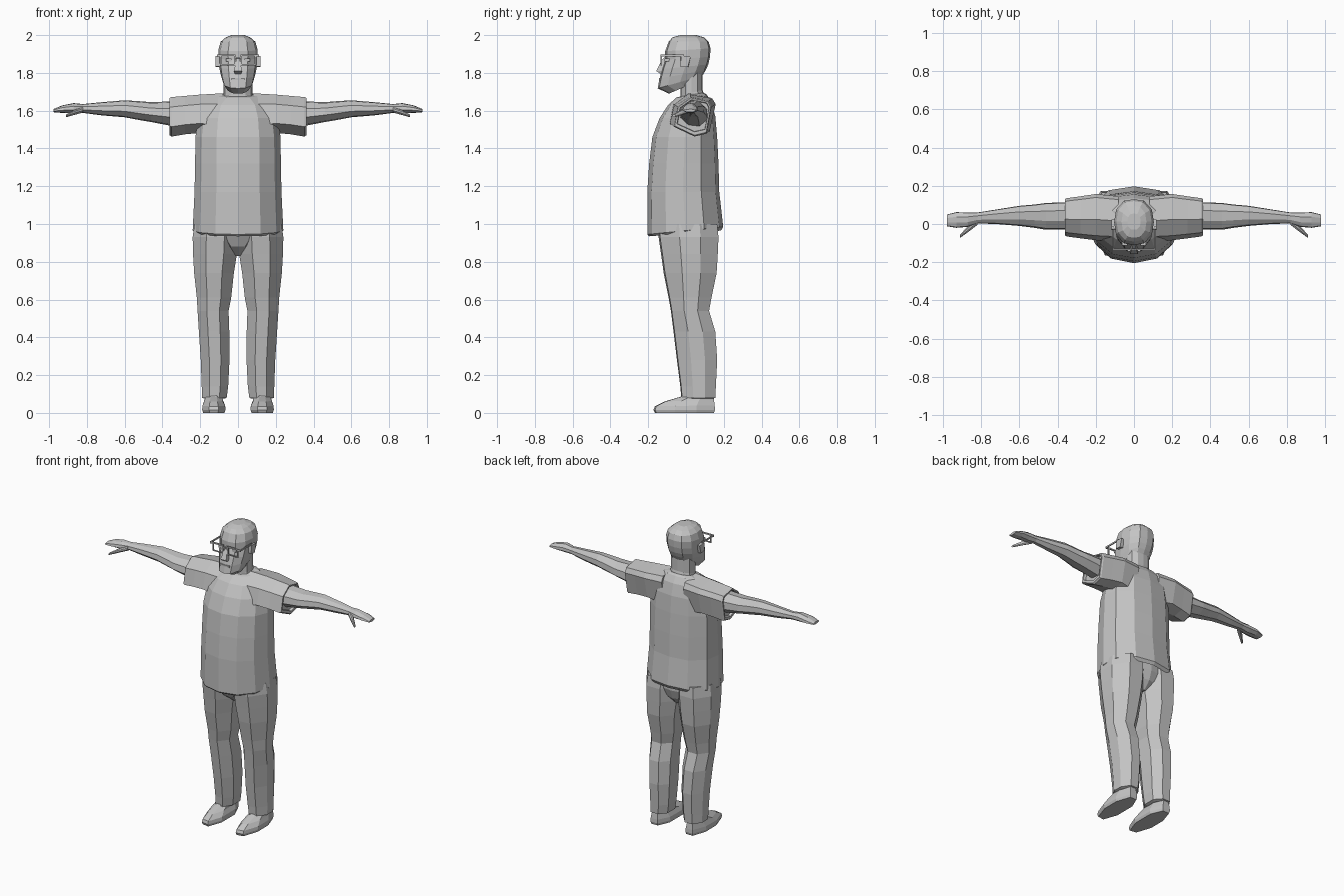
import bpy, bmesh
from mathutils import Vector

grey = bpy.data.materials.new("plain_grey")
grey.diffuse_color = (0.55, 0.55, 0.55, 1)


def finish(name, bm, mirror=False):
    bmesh.ops.recalc_face_normals(bm, faces=bm.faces)
    me = bpy.data.meshes.new(name)
    bm.to_mesh(me)
    bm.free()
    me.materials.append(grey)
    ob = bpy.data.objects.new(name, me)
    bpy.context.collection.objects.link(ob)
    if mirror:
        ob.modifiers.new("mirror", 'MIRROR').use_mirror_merge = False
    return ob


def loft(name, rings, mirror=False):
    """Skin a list of equal-length point rings and cap both ends."""
    bm = bmesh.new()
    vs = [[bm.verts.new(p) for p in r] for r in rings]
    n = len(rings[0])
    for a, b in zip(vs, vs[1:]):
        for i in range(n):
            j = (i + 1) % n
            bm.faces.new((a[i], a[j], b[j], b[i]))
    bm.faces.new(vs[0])
    bm.faces.new(vs[-1])
    return finish(name, bm, mirror)


def boxes(name, spans, mirror=False):
    """Join boxes given as (x0, x1, y0, y1, z0, z1)."""
    bm = bmesh.new()
    for x0, x1, y0, y1, z0, z1 in spans:
        vs = bmesh.ops.create_cube(bm, size=1)["verts"]
        for v in vs:
            v.co = Vector(((x0 + x1) / 2 + v.co.x * (x1 - x0),
                           (y0 + y1) / 2 + v.co.y * (y1 - y0),
                           (z0 + z1) / 2 + v.co.z * (z1 - z0)))
    return finish(name, bm, mirror)


def whole(half):
    """Mirror a front-to-back half outline into a closed one."""
    return half + [(-u, v) for u, v in half[-2:0:-1]]


def level(shape, x0, x1, yf, yb, zf, zb):
    """Horizontal ring, tilted from zf at the front to zb at the back."""
    return [((x0 + x1) / 2 + u * (x1 - x0) / 2,
             (yf + yb) / 2 + v * (yb - yf) / 2,
             (zf + zb) / 2 + v * (zb - zf) / 2) for u, v in shape]


def upright(shape, x, y0, y1, z0, z1):
    """Vertical ring across an arm."""
    return [(x, (y0 + y1) / 2 + u * (y1 - y0) / 2,
             (z0 + z1) / 2 + v * (z1 - z0) / 2) for u, v in shape]


TORSO = whole([(0, -1), (.5, -.88), (.85, -.5), (1, 0), (.93, .5), (.55, .9), (0, 1)])
HEAD = whole([(0, -1), (.5, -.93), (.9, -.55), (1, 0), (.9, .55), (.5, .93), (0, 1)])
LEG = [(-1, -.4), (-.4, -1), (.4, -.95), (1, -.3), (1, .4), (.45, 1), (-.4, 1), (-1, .5)]
SLEEVE = [(-1, -.5), (.1, -1), (.75, -.85), (1, .5), (.85, .8), (-.1, 1), (-.8, .5)]
ARM = [(-1, -.3), (-.4, -.9), (.4, -1), (1, -.4), (.95, .35), (.4, 1), (-.35, .9), (-.9, .4)]

# Shirt body, with a turned-in hem
loft("shirt", [level(TORSO, -w, w, f, b, zf, zb) for w, f, b, zf, zb in [
    (.22, -.185, .175, .955, .99), (.225, -.195, .185, .935, .965),
    (.24, -.205, .197, .945, .985), (.23, -.205, .176, 1.17, 1.17),
    (.227, -.195, .172, 1.32, 1.32), (.225, -.178, .165, 1.46, 1.46),
    (.212, -.14, .155, 1.56, 1.57), (.18, -.095, .135, 1.63, 1.645),
    (.12, -.05, .11, 1.67, 1.685), (.085, -.03, .095, 1.675, 1.695)]])

# Sleeves, with a turned-in cuff
loft("sleeve", [upright(SLEEVE, *r) for r in [
    (.08, -.09, .145, 1.46, 1.692), (.2, -.085, .157, 1.482, 1.685),
    (.28, -.075, .145, 1.475, 1.678), (.352, -.065, .135, 1.463, 1.672),
    (.362, -.06, .13, 1.47, 1.667), (.362, -.048, .122, 1.488, 1.658),
    (.345, -.045, .12, 1.49, 1.655)]], True)

# Arms, tapering into a flat hand
loft("arm", [upright(ARM, *r) for r in [
    (.33, -.03, .115, 1.515, 1.65), (.46, -.03, .11, 1.54, 1.645),
    (.52, -.02, .102, 1.55, 1.65), (.60, -.01, .095, 1.565, 1.655),
    (.72, 0, .076, 1.575, 1.645), (.82, .003, .06, 1.588, 1.635),
    (.87, -.015, .06, 1.585, 1.64), (.93, -.02, .062, 1.588, 1.628),
    (.978, -.012, .05, 1.592, 1.608)]], True)
loft("thumb", [upright(ARM, *r) for r in [
    (.82, -.005, .035, 1.59, 1.62), (.865, -.04, -.008, 1.578, 1.605),
    (.91, -.072, -.055, 1.565, 1.58)]], True)

# Trousers
loft("trouser_leg", [level(LEG, i, o, f, b, z, z) for i, o, f, b, z in [
    (.075, .175, -.005, .14, .075), (.06, .19, -.025, .155, .08),
    (.052, .192, -.03, .158, .14), (.045, .197, -.048, .165, .28),
    (.046, .207, -.066, .155, .43), (.05, .214, -.08, .122, .54),
    (.036, .218, -.092, .135, .61), (.022, .232, -.118, .162, .74),
    (.006, .238, -.132, .168, .84), (0, .24, -.145, .172, .93),
    (0, .23, -.145, .165, 1.0)]], True)
loft("crotch", [level(HEAD, -w, w, f, b, z, z) for w, f, b, z in [
    (.025, -.05, .1, .83), (.075, -.115, .145, .88),
    (.15, -.145, .165, .94), (.15, -.145, .165, 1.0)]])

# Shoes with a thin sole
loft("shoe", [level(LEG, i, o, f, b, zf, zb) for i, o, f, b, zf, zb in [
    (.072, .184, -.165, .148, 0, 0), (.066, .19, -.172, .153, .016, .016),
    (.068, .188, -.165, .152, .035, .04), (.08, .178, -.115, .148, .06, .07),
    (.085, .17, -.03, .142, .085, .1), (.09, .165, 0, .135, .12, .12)]], True)

# Neck and head
loft("neck", [level(HEAD, -w, w, f, b, zf, zb) for w, f, b, zf, zb in [
    (.082, -.04, .098, 1.64, 1.68), (.077, -.03, .088, 1.68, 1.71),
    (.076, -.03, .088, 1.78, 1.81)]])
loft("head", [level(HEAD, -w, w, f, b, zf, zb) for w, f, b, zf, zb in [
    (.06, -.09, .07, 1.69, 1.76), (.08, -.15, .087, 1.718, 1.785),
    (.092, -.14, .105, 1.77, 1.815), (.1, -.127, .118, 1.82, 1.845),
    (.103, -.11, .127, 1.87, 1.885), (.104, -.11, .13, 1.915, 1.93),
    (.092, -.092, .12, 1.965, 1.965), (.065, -.072, .095, 1.988, 1.988),
    (.035, -.03, .055, 2.0, 2.0)]])

# Face details
QUAD = [(-1, -1), (1, -1), (1, 1), (-1, 1)]
loft("nose", [level(QUAD, -w, w, f, -.09, z, z) for w, f, z in [
    (.017, -.135, 1.795), (.021, -.157, 1.81), (.011, -.13, 1.865), (.008, -.112, 1.885)]])
boxes("mouth", [(-.035, .035, -.144, -.1, 1.762, 1.772)])
boxes("eye", [(.034, .064, -.113, -.08, 1.86, 1.876)], True)
loft("ear", [[(x, y + s * (z - 1.86), z) for y, z in
              ((-.028, 1.835), (.012, 1.83), (.022, 1.885), (-.028, 1.89))]
             for x, s in ((.09, 0), (.118, .1))], True)

# Glasses: rims, bridge and side arms
boxes("glasses_frame", [
    (.014, .095, -.136, -.128, 1.889, 1.898), (.014, .095, -.136, -.128, 1.840, 1.846),
    (.014, .020, -.136, -.128, 1.840, 1.898), (.088, .095, -.136, -.128, 1.840, 1.898),
    (.095, .112, -.136, -.128, 1.885, 1.898), (.106, .112, -.136, -.01, 1.887, 1.897),
    (0, .014, -.136, -.128, 1.877, 1.885)], True)
